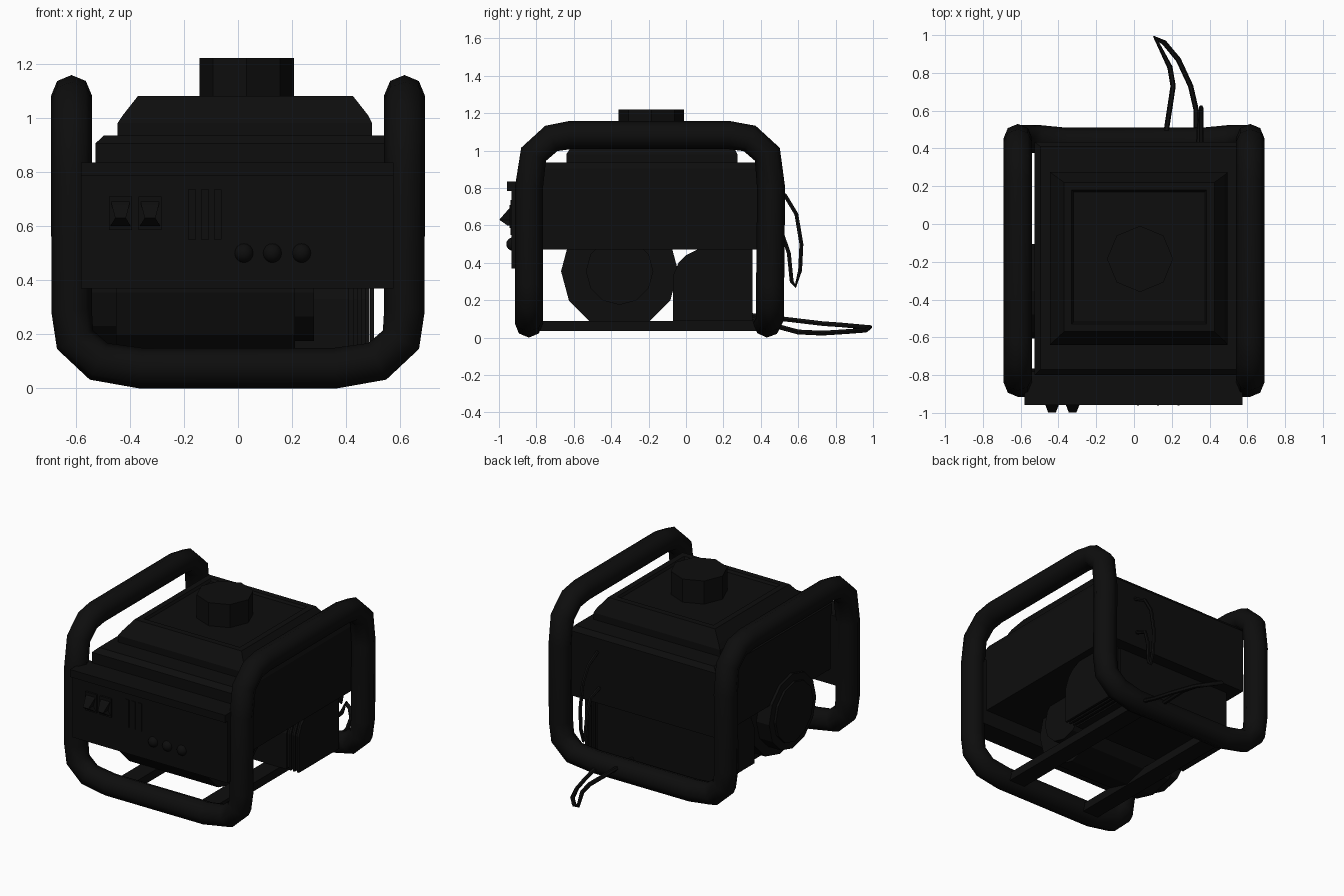
import bpy, bmesh, math
from mathutils import Matrix

if "Cube" in bpy.data.objects:
    bpy.data.objects.remove(bpy.data.objects["Cube"])

dark = bpy.data.materials.new("dark_paint")
dark.diffuse_color = (0.004, 0.004, 0.004, 1)
dark.use_nodes = True
dark.node_tree.nodes["Principled BSDF"].inputs["Base Color"].default_value = dark.diffuse_color


def finish(name, bm):
    bmesh.ops.recalc_face_normals(bm, faces=bm.faces)
    me = bpy.data.meshes.new(name)
    bm.to_mesh(me)
    bm.free()
    ob = bpy.data.objects.new(name, me)
    bpy.context.collection.objects.link(ob)
    me.materials.append(dark)
    return ob


def loft(name, rings):
    """Stacked rectangles (x0, x1, y0, y1, z) joined into a solid."""
    bm = bmesh.new()
    loops = [[bm.verts.new(p) for p in ((a, c, z), (b, c, z), (b, d, z), (a, d, z))]
             for a, b, c, d, z in rings]
    for lo, hi in zip(loops, loops[1:]):
        for i in range(4):
            j = (i + 1) % 4
            bm.faces.new((lo[i], lo[j], hi[j], hi[i]))
    bm.faces.new(loops[0])
    bm.faces.new(loops[-1])
    return finish(name, bm)


def box(name, x0, x1, y0, y1, z0, z1):
    return loft(name, [(x0, x1, y0, y1, z0), (x0, x1, y0, y1, z1)])


def extrude_x(name, profile, x0, x1):
    """(y, z) profile swept along x."""
    bm = bmesh.new()
    f = bm.faces.new([bm.verts.new((x0, y, z)) for y, z in profile])
    r = bmesh.ops.extrude_face_region(bm, geom=[f])
    vs = [v for v in r["geom"] if isinstance(v, bmesh.types.BMVert)]
    bmesh.ops.translate(bm, vec=(x1 - x0, 0, 0), verts=vs)
    return finish(name, bm)


def cyl(name, sides, r1, r2, depth, loc, axis="Z"):
    bm = bmesh.new()
    m = Matrix.Translation(loc)
    if axis == "X":
        m = m @ Matrix.Rotation(math.pi / 2, 4, "Y")
    bmesh.ops.create_cone(bm, cap_ends=True, segments=sides, radius1=r1, radius2=r2,
                          depth=depth, matrix=m)
    return finish(name, bm)


def tube(name, pts, radius, cyclic=False, res=2):
    """Polyline tube, converted to a smooth mesh."""
    cu = bpy.data.curves.new(name, "CURVE")
    cu.dimensions = "3D"
    cu.bevel_depth, cu.bevel_resolution = radius, res
    cu.use_fill_caps = True
    sp = cu.splines.new("POLY")
    sp.points.add(len(pts) - 1)
    for q, p in zip(sp.points, pts):
        q.co = (*p, 1)
    sp.use_cyclic_u = cyclic
    ob = bpy.data.objects.new(name, cu)
    bpy.context.collection.objects.link(ob)
    cu.materials.append(dark)
    bpy.ops.object.select_all(action="DESELECT")
    ob.select_set(True)
    bpy.context.view_layer.objects.active = ob
    bpy.ops.object.convert(target="MESH")
    bpy.ops.object.shade_smooth_by_angle(angle=math.radians(50))


# Tube frame: one closed loop through both lower bars, four legs and two top bars
lower = [(0.36, 0.075), (0.515, 0.1), (0.602, 0.18), (0.615, 0.29)]
upper = [(-0.84, 0.8), (-0.815, 0.98), (-0.72, 1.065), (-0.62, 1.083),
         (0.23, 1.083), (0.34, 1.065), (0.435, 0.98), (0.455, 0.8)]
half = [(x, -0.84, z) for x, z in lower] + [(0.615, y, z) for y, z in upper]
half += [(x, 0.435 + 0.015 * (x > 0.5), z) for x, z in reversed(lower)]
tube("tube_frame", half + [(-x, y, z) for x, y, z in reversed(half)], 0.075, True)

# Lower rails
for x, side in ((-0.3, "left"), (0.3, "right")):
    box(side + "_lower_rail", x - 0.06, x + 0.06, -0.84, 0.44, 0.035, 0.09)

# Housing and tank
loft("upper_housing", [(-0.527, 0.552, -0.8, 0.435, 0.47), (-0.527, 0.552, -0.8, 0.435, 0.905),
                       (-0.495, 0.54, -0.77, 0.41, 0.935)])
loft("fuel_tank", [(-0.445, 0.495, -0.64, 0.275, 0.93), (-0.445, 0.495, -0.64, 0.275, 0.98),
                   (-0.425, 0.48, -0.62, 0.26, 1.01), (-0.37, 0.425, -0.57, 0.22, 1.08),
                   (-0.33, 0.385, -0.53, 0.18, 1.08), (-0.32, 0.375, -0.52, 0.17, 1.065)])
cyl("fuel_cap", 8, 0.175, 0.175, 0.16, (0.032, -0.185, 1.14))

# Control panel
box("control_panel", -0.58, 0.575, -0.932, -0.78, 0.37, 0.835)
box("panel_hood", -0.58, 0.575, -0.957, -0.92, 0.785, 0.835)
for i, x in enumerate((-0.434, -0.325)):
    box(f"switch_plate_{i}", x - 0.042, x + 0.042, -0.945, -0.92, 0.585, 0.71)
    # rocker narrows towards its lower tip
    rocker = [(0.033, -0.935, 0.7), (0.033, -0.955, 0.68), (0.02, -0.998, 0.63),
              (0.037, -0.955, 0.6), (0.037, -0.935, 0.6)]
    loft(f"switch_{i}", [(x - w, x + w, y, -0.93, z) for w, y, z in rocker[:4]])
for i, x in enumerate((-0.17, -0.122, -0.075)):
    box(f"breaker_{i}", x - 0.014, x + 0.014, -0.938, -0.92, 0.55, 0.735)
for i, x in enumerate((0.022, 0.127, 0.235)):
    bm = bmesh.new()
    bmesh.ops.create_uvsphere(bm, u_segments=12, v_segments=8, radius=0.036,
                              matrix=Matrix.Translation((x, -0.925, 0.5)))
    for f in bm.faces:
        f.smooth = True
    finish(f"button_{i}", bm)

# Alternator drum with end covers
c = (-0.355, 0.355)
cyl("alternator_drum", 12, 0.313, 0.313, 0.66, (-0.12, *c), "X")
cyl("drum_left_cover", 12, 0.25, 0.25, 0.1, (-0.495, *c), "X")
cyl("drum_left_hub", 12, 0.2, 0.2, 0.02, (-0.55, *c), "X")
cyl("drum_right_cover", 12, 0.18, 0.18, 0.08, (0.24, *c), "X")

# Engine block, rounded on its upper front edge, with cooling fins
prof = [(-0.07, 0.09), (0.355, 0.09), (0.355, 0.48), (0.08, 0.48), (0.0, 0.44),
        (-0.04, 0.4), (-0.07, 0.33)]
extrude_x("engine_block", prof, -0.46, 0.41)
extrude_x("fin_core", [(0.14 + (y - 0.14) * 0.95, 0.28 + (z - 0.28) * 0.95) for y, z in prof],
          0.4, 0.485)
for i in range(3):
    x = 0.427 + i * 0.03
    extrude_x(f"cooling_fin_{i}", prof, x, x + 0.015)

# Loose cables at the back
tube("hanging_cable", [(0.355, 0.42, 0.82), (0.355, 0.53, 0.76), (0.355, 0.59, 0.66),
                       (0.355, 0.617, 0.5), (0.355, 0.61, 0.36), (0.355, 0.585, 0.275),
                       (0.355, 0.565, 0.3), (0.35, 0.55, 0.45), (0.345, 0.52, 0.54),
                       (0.34, 0.42, 0.58)], 0.012, res=1)
tube("ground_cable", [(0.15, 0.34, 0.12), (0.175, 0.52, 0.1), (0.207, 0.73, 0.075),
                      (0.19, 0.83, 0.068), (0.112, 0.985, 0.054), (0.16, 0.96, 0.04),
                      (0.235, 0.87, 0.033), (0.3, 0.73, 0.024), (0.33, 0.6, 0.03),
                      (0.33, 0.34, 0.1)], 0.014, res=1)
